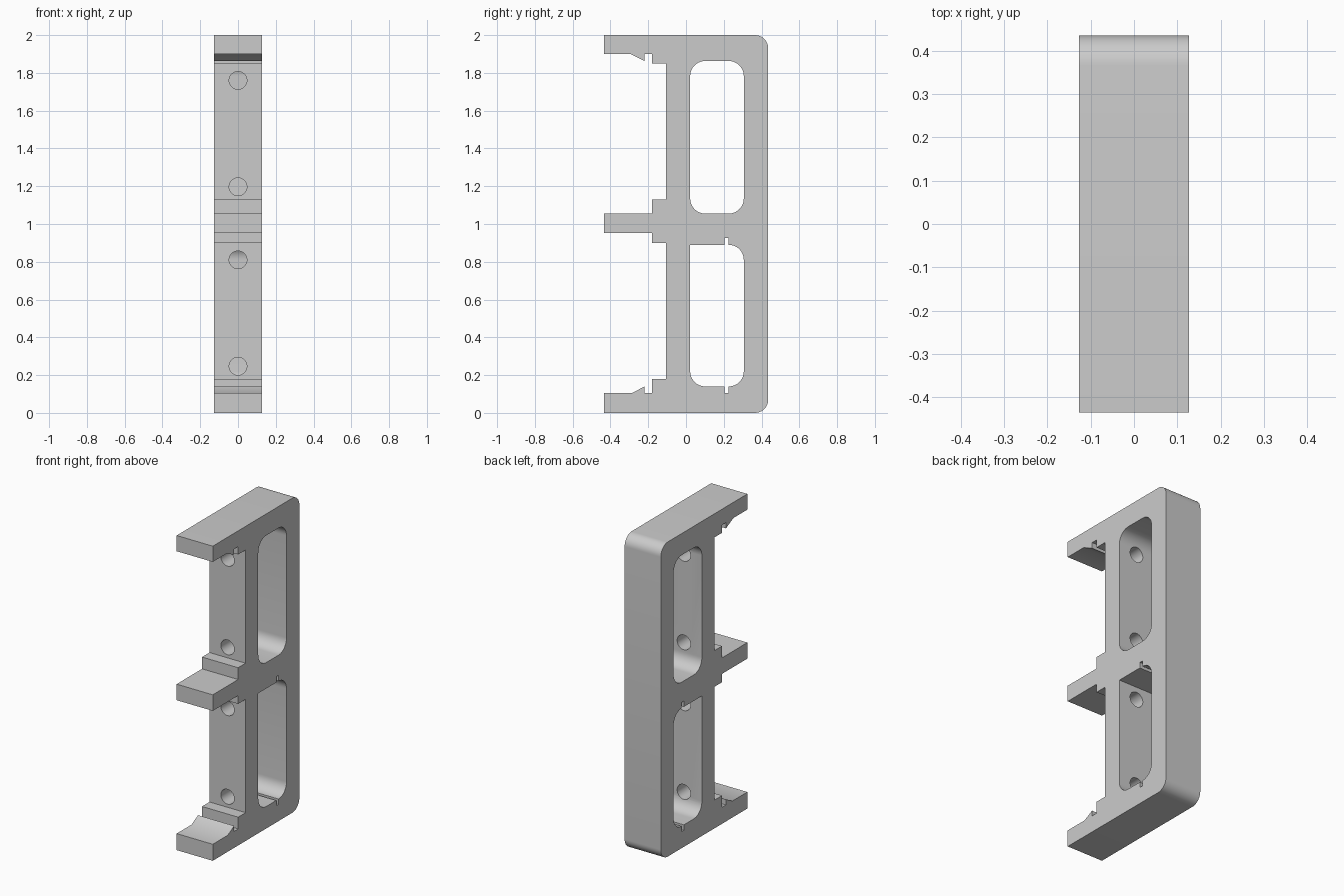
import bpy
import math

cube = bpy.data.objects.get("Cube")
if cube:
    bpy.data.objects.remove(cube)

HALF_WIDTH = 0.127

grey = bpy.data.materials.new("light grey")
grey.use_nodes = True
grey.diffuse_color = (0.6, 0.6, 0.6, 1)
grey.node_tree.nodes["Principled BSDF"].inputs["Base Color"].default_value = (0.6, 0.6, 0.6, 1)


def prism(name, outline, half):
    """Extrude a (y, z) outline along x."""
    n = len(outline)
    verts = [(x, y, z) for x in (-half, half) for y, z in outline]
    faces = [list(range(n))[::-1], list(range(n, 2 * n))]
    faces += [(i, (i + 1) % n, (i + 1) % n + n, i + n) for i in range(n)]
    mesh = bpy.data.meshes.new(name)
    mesh.from_pydata(verts, [], faces)
    obj = bpy.data.objects.new(name, mesh)
    bpy.context.collection.objects.link(obj)
    mesh.materials.append(grey)
    return obj


def arc(y, z, r, start, steps=10):
    """Quarter circle, counter-clockwise from the start angle in degrees."""
    angles = [math.radians(start + 90 * i / steps) for i in range(steps + 1)]
    return [(y + r * math.cos(a), z + r * math.sin(a)) for a in angles]


def rounded_box(y0, y1, z0, z1, r, sharp_front_top=False):
    pts = arc(y0 + r, z0 + r, r, 180) + arc(y1 - r, z0 + r, r, 270)
    pts += arc(y1 - r, z1 - r, r, 0)
    return pts + ([(y0, z1)] if sharp_front_top else arc(y0 + r, z1 - r, r, 90))


def cut(target, cutter):
    cutter.hide_render = True
    mod = target.modifiers.new("cut", "BOOLEAN")
    mod.operation = "DIFFERENCE"
    mod.solver = "EXACT"
    mod.object = cutter
    bpy.context.view_layer.objects.active = target
    bpy.ops.object.modifier_apply(modifier=mod.name)
    bpy.data.objects.remove(cutter)


# Frame outline: rounded back, three front arms with steps and snap hooks
FRONT, WALL, STEP, HOOK = -0.435, -0.105, -0.18, -0.22
bottom_arm = [(STEP, 0.18), (STEP, 0.105), (HOOK, 0.105), (HOOK, 0.14),
              (-0.285, 0.105), (FRONT, 0.105), (FRONT, 0)]
middle_arm = [(WALL, 1.13), (STEP, 1.13), (STEP, 1.055), (FRONT, 1.055),
              (FRONT, 0.953), (STEP, 0.953), (STEP, 0.90), (WALL, 0.90)]
top_arm = [(FRONT, 2), (FRONT, 1.90), (-0.295, 1.90), (HOOK, 1.863),
           (HOOK, 1.90), (STEP, 1.90), (STEP, 1.85), (WALL, 1.85)]
back = arc(0.365, 0.07, 0.07, 270) + arc(0.365, 1.93, 0.07, 0)
frame = prism("bracket_frame", back + top_arm + middle_arm + [(WALL, 0.18)] + bottom_arm, HALF_WIDTH)

# Side windows and the narrow slot running through the lower one
cut(frame, prism("upper_window", rounded_box(0.022, 0.306, 1.055, 1.863, 0.08), 0.3))
cut(frame, prism("lower_window", rounded_box(0.022, 0.306, 0.14, 0.89, 0.08, True), 0.3))
slot = [(0.203, 0.105), (0.226, 0.105), (0.226, 0.926), (0.203, 0.926)]
cut(frame, prism("slot", slot, 0.3))

# Screw holes through the front wall
for z in (0.247, 0.81, 1.197, 1.76):
    bpy.ops.mesh.primitive_cylinder_add(vertices=40, radius=0.047, depth=0.2,
                                        location=(0, -0.04, z), rotation=(math.pi / 2, 0, 0))
    cut(frame, bpy.context.object)

# Smooth the rounded corners and keep the edges crisp
bpy.ops.object.select_all(action="DESELECT")
frame.select_set(True)
bpy.context.view_layer.objects.active = frame
bpy.ops.object.shade_smooth_by_angle(angle=math.radians(30))
